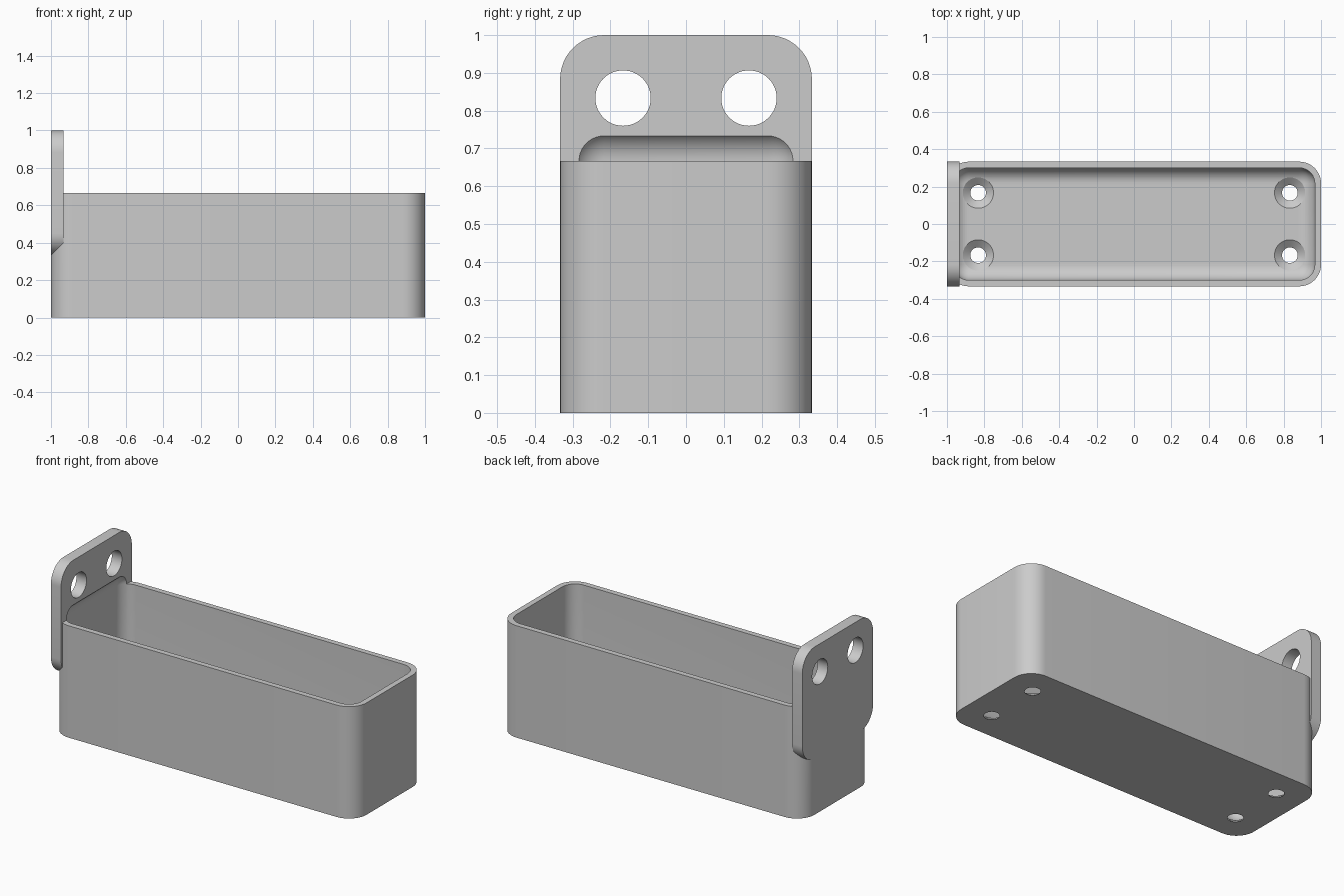
import bpy, bmesh, math
from mathutils import Vector, Matrix

if "Cube" in bpy.data.objects:
    bpy.data.objects.remove(bpy.data.objects["Cube"], do_unlink=True)

WALL = 0.0333
HALF_W = 0.3333
RIM = 0.6667
R_IN = 0.0833
R_OUT = R_IN + WALL

grey = bpy.data.materials.new("light_grey")
grey.use_nodes = True
grey.diffuse_color = (0.6, 0.6, 0.6, 1)
grey.node_tree.nodes["Principled BSDF"].inputs["Base Color"].default_value = (0.6, 0.6, 0.6, 1)


def to_object(name, bm):
    bmesh.ops.recalc_face_normals(bm, faces=bm.faces)
    mesh = bpy.data.meshes.new(name)
    bm.to_mesh(mesh)
    bm.free()
    mesh.materials.append(grey)
    obj = bpy.data.objects.new(name, mesh)
    bpy.context.collection.objects.link(obj)
    return obj


def rounded_box(name, low, high, radius, axis=None):
    """Box with rounded edges: those along one axis, or all of them."""
    low, high = Vector(low), Vector(high)
    bm = bmesh.new()
    bmesh.ops.create_cube(bm, size=1)
    size = high - low
    for v in bm.verts:
        v.co = (low + high) / 2 + Vector(a * b for a, b in zip(v.co, size))
    edges = [e for e in bm.edges if axis is None
             or abs((e.verts[0].co - e.verts[1].co)[axis]) > 0.01]
    bmesh.ops.bevel(bm, geom=edges, offset=radius, segments=12,
                    profile=0.5, affect='EDGES')
    return to_object(name, bm)


def lathe_cutter(name, profile, turn, place):
    """Solid of revolution from (radius, height) pairs."""
    bm = bmesh.new()
    rings = []
    for r, h in profile:
        ring = bmesh.ops.create_circle(bm, segments=48, radius=r,
                                       matrix=Matrix.Translation((0, 0, h)))["verts"]
        rings.append(ring)
    for a, b in zip(rings, rings[1:]):
        for i in range(48):
            j = (i + 1) % 48
            bm.faces.new((a[i], a[j], b[j], b[i]))
    bm.faces.new(rings[0])
    bm.faces.new(rings[-1])
    bmesh.ops.transform(bm, matrix=Matrix.Translation(place) @ turn, verts=bm.verts)
    return to_object(name, bm)


def combine(target, other, operation):
    mod = target.modifiers.new("combine", 'BOOLEAN')
    mod.operation = operation
    mod.solver = 'EXACT'
    mod.object = other
    bpy.context.view_layer.objects.active = target
    bpy.ops.object.modifier_apply(modifier=mod.name)
    bpy.data.objects.remove(other, do_unlink=True)


# Tray body with the rounded mounting plate on its end
tray = rounded_box("tray", (-1, -HALF_W, 0), (1, HALF_W, RIM), R_OUT, axis=2)
plate = rounded_box("mounting_plate", (-1, -HALF_W, HALF_W),
                    (-1 + 2 * WALL, HALF_W, 1), R_OUT, axis=0)
combine(tray, plate, 'UNION')

# Hollow, also relieving the plate just above the rim
cavity = rounded_box("cavity", (-1 + WALL, -HALF_W + WALL, WALL),
                     (1 - WALL, HALF_W - WALL, RIM + R_IN), R_IN)
combine(tray, cavity, 'DIFFERENCE')

# Countersunk floor holes and round plate holes
sink = [(0.0417, -0.05), (0.0417, 0), (R_IN - 0.001, WALL), (R_IN - 0.001, 0.2)]
bore = [(0.0733, -0.1), (0.0733, 0.1)]
sideways = Matrix.Rotation(math.pi / 2, 4, 'Y')
for y in (-HALF_W / 2, HALF_W / 2):
    for x in (-0.8333, 0.8333):
        combine(tray, lathe_cutter("floor_hole", sink, Matrix(), (x, y, 0)), 'DIFFERENCE')
    combine(tray, lathe_cutter("plate_hole", bore, sideways, (-1 + WALL, y, 0.8333)),
            'DIFFERENCE')

# Smooth the rounded corners, keep the edges crisp
bpy.ops.object.select_all(action='DESELECT')
tray.select_set(True)
bpy.context.view_layer.objects.active = tray
bpy.ops.object.shade_smooth_by_angle(angle=math.radians(30))
